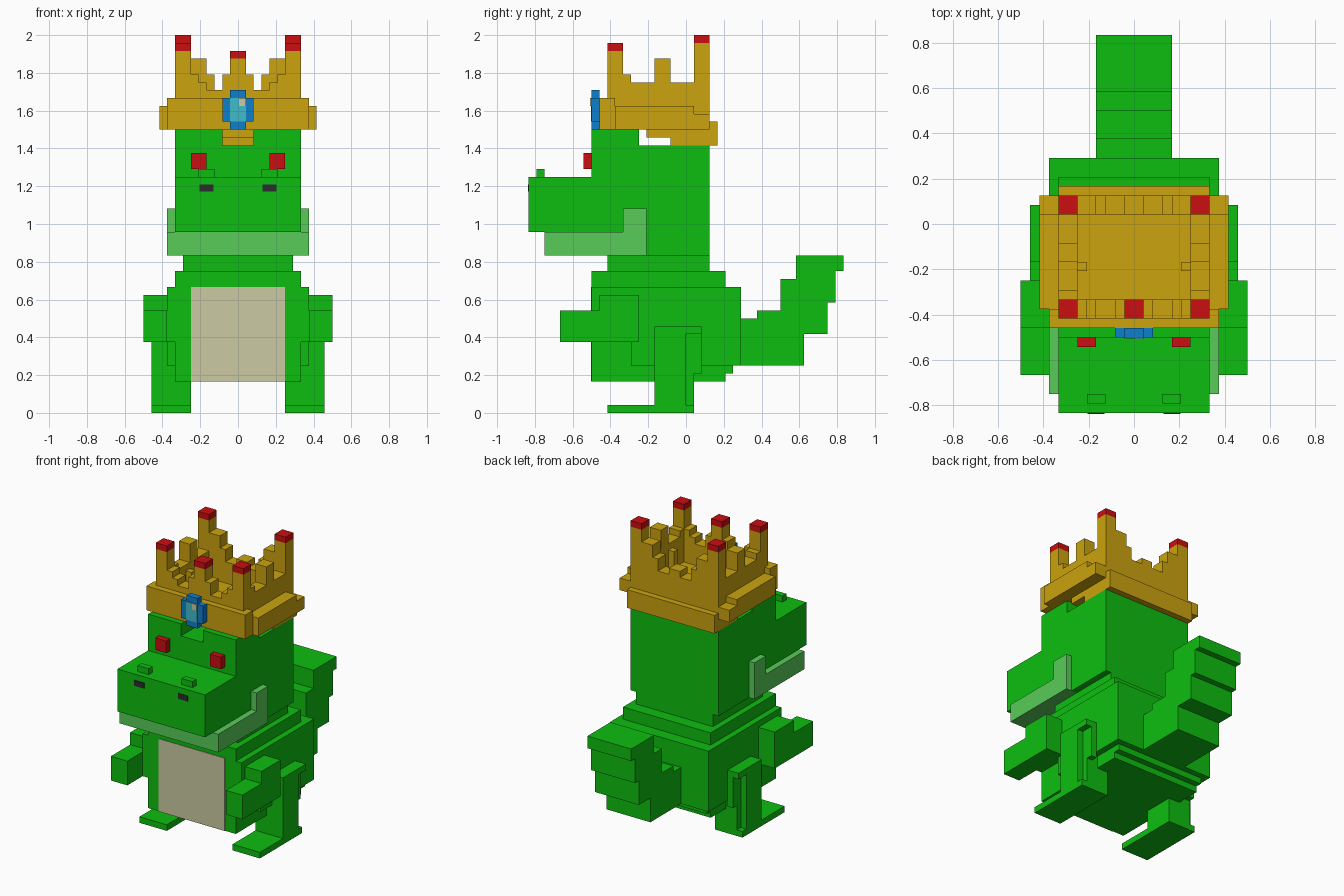
import bpy
import bmesh

cube = bpy.data.objects.get("Cube")
if cube:
    bpy.data.objects.remove(cube, do_unlink=True)

U = 1 / 24  # size of one block


def material(name, rgb):
    lin = [((c / 255 + 0.055) / 1.055) ** 2.4 if c > 10 else c / 255 / 12.92 for c in rgb]
    m = bpy.data.materials.new(name)
    m.use_nodes = True
    m.diffuse_color = (*lin, 1)
    b = m.node_tree.nodes["Principled BSDF"]
    b.inputs["Base Color"].default_value = (*lin, 1)
    b.inputs["Roughness"].default_value = 0.8
    return m


GREEN = material("green", (13, 190, 16))
PALE = material("pale green", (88, 203, 88))
BEIGE = material("beige", (203, 203, 164))
GOLD = material("gold", (203, 163, 14))
RED = material("red", (203, 14, 17))
BLUE = material("blue", (15, 126, 203))
CYAN = material("cyan", (62, 188, 203))
BLACK = material("black", (44, 44, 48))


def finish(name, bm, mat):
    bmesh.ops.recalc_face_normals(bm, faces=bm.faces)
    me = bpy.data.meshes.new(name)
    bm.to_mesh(me)
    bm.free()
    me.materials.append(mat)
    ob = bpy.data.objects.new(name, me)
    bpy.context.collection.objects.link(ob)
    return ob


def blocks(name, mat, *boxes, mirror=False):
    """Boxes as (x0, x1, y0, y1, z0, z1) in block units, optionally mirrored in x."""
    bm = bmesh.new()
    boxes = list(boxes)
    if mirror:
        boxes += [(-b[1], -b[0], *b[2:]) for b in boxes]
    for x0, x1, y0, y1, z0, z1 in boxes:
        vs = bmesh.ops.create_cube(bm, size=1)["verts"]
        for v in vs:
            v.co.x = (x1 if v.co.x > 0 else x0) * U
            v.co.y = (y1 if v.co.y > 0 else y0) * U
            v.co.z = (z1 if v.co.z > 0 else z0) * U
    return finish(name, bm, mat)


def side_profile(name, mat, points, half_width):
    """Extrude a (y, z) outline across x."""
    bm = bmesh.new()
    f = bm.faces.new([bm.verts.new((-half_width * U, y * U, z * U)) for y, z in points])
    ext = bmesh.ops.extrude_face_region(bm, geom=[f])["geom"]
    moved = [v for v in ext if isinstance(v, bmesh.types.BMVert)]
    bmesh.ops.translate(bm, verts=moved, vec=(2 * half_width * U, 0, 0))
    return finish(name, bm, mat)


# Body, shoulders and neck
blocks("body", GREEN,
       (-8, 8, -12, 5, 4, 18),
       (-9, 9, -7, 7, 6, 16),
       (-9, 9, -12, -7, 9, 16),
       (-8, 8, -7, 6, 5, 6))
blocks("neck", GREEN, (-7, 7, -10, 3, 18, 20))
blocks("belly", BEIGE, (-6, 6, -12.1, -12, 4, 16))

# Stepped tail
side_profile("tail", GREEN, [
    (5, 6), (15, 6), (15, 10), (18, 10), (18, 14), (19, 14), (19, 18), (20, 18),
    (20, 20), (14, 20), (14, 17), (12, 17), (12, 13), (9, 13), (9, 12), (5, 12)], 4)

# Limbs
blocks("arms", GREEN, (9, 12, -16, -6, 9, 13), (9, 12, -11, -6, 13, 15), mirror=True)
blocks("legs", GREEN,
       (6, 11, -4, 0, 0, 11),
       (6, 10, 0, 1, 0, 10),
       (9, 10, 0, 2, 5, 11),
       (10, 11, 0, 2, 10, 11), mirror=True)
blocks("feet", GREEN, (6, 11, -10, 1, 0, 1), mirror=True)

# Head, with a brow split in the middle
blocks("head", GREEN, (-8, 8, -12, 3, 23, 34), (-8, 8, -5, 3, 20, 23))
blocks("brow", GREEN, (2, 8, -12, -6, 34, 36), mirror=True)
blocks("snout", GREEN, (-8, 8, -20, -12, 23, 30))
blocks("jaw", PALE, (-9, 9, -18, -5, 20, 23))
blocks("jaw_corners", PALE, (8, 9, -8, -5, 23, 26), mirror=True)
blocks("nostril_bumps", GREEN, (3, 5, -19, -18, 30, 31), mirror=True)
blocks("nostrils", BLACK, (3.1, 4.9, -20.1, -20, 28.1, 29), mirror=True)
blocks("eyes", RED, (4, 6, -13, -12, 31, 33), mirror=True)

# Crown band, dropping towards the back
blocks("crown_band", GOLD,
       (-9, 9, -11, -9, 36, 40),
       (-8, 8, -9, 3, 36, 37.5),
       (-8, 8, -5, 3, 35, 36),
       (-8, 8, -2, 3, 34, 35),
       (-8, 8, 3, 4, 34, 37))
blocks("crown_side_bands", GOLD,
       (8, 10, -9, 1, 36, 39),
       (8, 10, 1, 3, 36, 38), mirror=True)

# Crown walls: (start, end, top) runs of each stepped side
front = [(0, 1, 45), (1, 2, 43), (2, 4, 41), (4, 5, 42), (5, 6, 43), (6, 8, 46)]
back = [(0, 1, 42), (1, 3, 41), (3, 4, 43), (4, 6, 45), (6, 8, 47)]
side = [(-8, -7, 43), (-7, -4, 42), (-4, -2, 45), (-2, 1, 42)]
blocks("crown_front", GOLD, *[(a, b, -10, -8, 36, t) for a, b, t in front], mirror=True)
blocks("crown_back", GOLD, *[(a, b, 1, 3, 36, t) for a, b, t in back], mirror=True)
blocks("crown_sides", GOLD, *[(6, 8, a, b, 36, t) for a, b, t in side],
       (5, 6, -5, -4, 36, 41), mirror=True)

# Red tips on the tall prongs
blocks("crown_tips", RED, (6, 8, -10, -8, 46, 47), (6, 8, 1, 3, 47, 48),
       (0, 1, -10, -8, 45, 46), mirror=True)

# Gem on the front of the crown
blocks("gem", BLUE, (-2, 2, -12, -11, 37, 40), (-1, 1, -12, -11, 36, 41))
blocks("gem_centre", CYAN, (-1, 1, -12.1, -12, 37, 40))
blocks("gem_glint", BEIGE, (0.1, 1, -12.2, -12.1, 39, 40))
